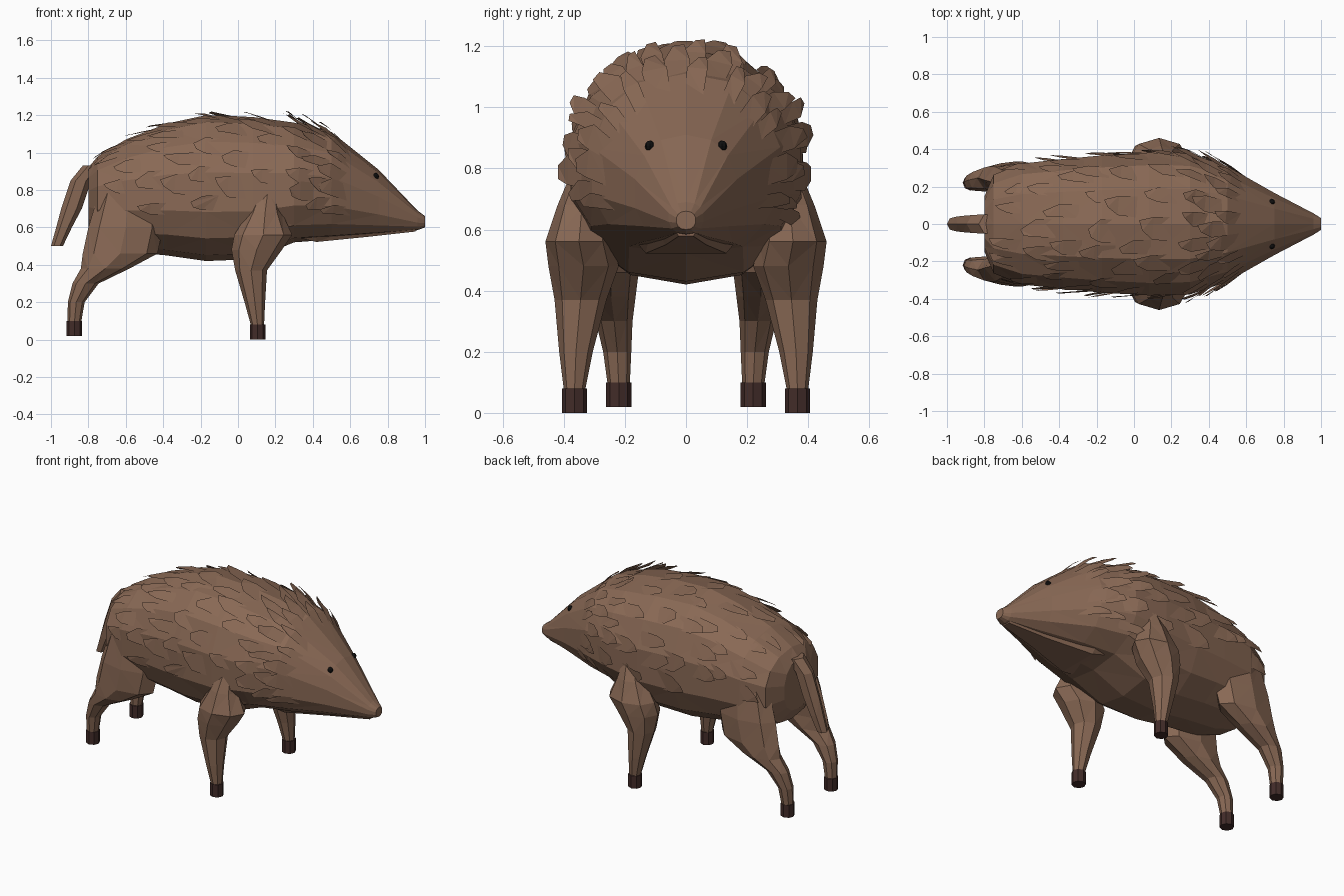
import bpy, bmesh, math, random
from mathutils import Vector

if "Cube" in bpy.data.objects:
    bpy.data.objects.remove(bpy.data.objects["Cube"])

random.seed(4)


def material(name, rgb):
    m = bpy.data.materials.new(name)
    m.diffuse_color = (*rgb, 1)
    m.use_nodes = True
    m.node_tree.nodes["Principled BSDF"].inputs["Base Color"].default_value = m.diffuse_color
    return m


FUR = material("brown fur", (0.25, 0.14, 0.09))
HOOF = material("dark hoof", (0.055, 0.025, 0.022))
BLACK = material("black eye", (0.005, 0.005, 0.005))


def finish(bm, name, mat):
    mesh = bpy.data.meshes.new(name)
    bm.to_mesh(mesh)
    bm.free()
    mesh.materials.append(mat)
    ob = bpy.data.objects.new(name, mesh)
    bpy.context.collection.objects.link(ob)
    return ob


def loft(name, rings, mat=FUR):
    """Skin a list of closed rings, cap both ends, split into flat triangles."""
    bm = bmesh.new()
    vs = [[bm.verts.new(p) for p in r] for r in rings]
    n = len(vs[0])
    for a, b in zip(vs, vs[1:]):
        for i in range(n):
            j = (i + 1) % n
            bm.faces.new((a[i], a[j], b[j], b[i]))
    bm.faces.new(vs[0])
    bm.faces.new(vs[-1])
    bmesh.ops.triangulate(bm, faces=bm.faces[:])
    bmesh.ops.recalc_face_normals(bm, faces=bm.faces[:])
    return finish(bm, name, mat)


# trunk stations: x, top z, widest z, bottom z, half width
TRUNK = [
    (-0.80, 0.92, 0.75, 0.60, 0.15), (-0.75, 0.98, 0.76, 0.52, 0.27),
    (-0.60, 1.07, 0.77, 0.47, 0.33), (-0.38, 1.155, 0.78, 0.45, 0.355),
    (-0.17, 1.20, 0.78, 0.42, 0.375), (0.08, 1.19, 0.78, 0.43, 0.39),
    (0.30, 1.16, 0.79, 0.52, 0.385), (0.50, 1.11, 0.78, 0.535, 0.315),
    (0.75, 0.91, 0.71, 0.56, 0.17), (0.96, 0.69, 0.64, 0.585, 0.058),
    (1.00, 0.66, 0.63, 0.60, 0.032),
]


def spow(v):
    return math.copysign(abs(v) ** 0.87, v)


def skin(x, a, out=0.0):
    """Point on the trunk at station x, angle a from the top, pushed outward."""
    x = max(TRUNK[0][0], min(TRUNK[-1][0], x))
    for p, q in zip(TRUNK, TRUNK[1:]):
        if x <= q[0]:
            break
    t = (x - p[0]) / (q[0] - p[0])
    _, top, mid, bot, hw = [u + (v - u) * t for u, v in zip(p, q)]
    c, s = math.cos(a), math.sin(a)
    h = top - mid if c > 0 else mid - bot
    return Vector((x, hw * spow(s) + out * s, mid + h * spow(c) + out * c))


def trunk_rings(part):
    return [[skin(r[0], k * math.tau / 14) for k in range(14)] for r in part]


# body and cone-shaped head
loft("body", trunk_rings(TRUNK[:8]))
head = loft("head", trunk_rings(TRUNK[7:]))


def column(stations, side=1, n=8):
    """Rings stacked in z from (z, x, y, rx, ry)."""
    return [[(x + rx * math.cos(k * math.tau / n), side * (y + ry * math.sin(k * math.tau / n)), z)
             for k in range(n)] for z, x, y, rx, ry in stations]


# lower jaw
loft("lower_jaw", [[(x, -w, t), (x, -w * 0.6, b), (x, w * 0.6, b), (x, w, t)]
                   for x, w, t, b in [(0.34, 0.24, 0.63, 0.54), (0.42, 0.22, 0.63, 0.522),
                                      (0.70, 0.11, 0.62, 0.55), (0.95, 0.04, 0.605, 0.578)]])

# legs
FRONT = [(0.80, 0.16, 0.31, 0.05, 0.06), (0.68, 0.145, 0.34, 0.09, 0.08),
         (0.56, 0.135, 0.35, 0.155, 0.11), (0.48, 0.10, 0.335, 0.135, 0.115),
         (0.37, 0.07, 0.345, 0.085, 0.085), (0.20, 0.09, 0.36, 0.055, 0.055),
         (0.07, 0.105, 0.365, 0.034, 0.034)]
HIND = [(0.80, -0.58, 0.22, 0.16, 0.09), (0.60, -0.60, 0.235, 0.20, 0.10),
        (0.46, -0.63, 0.245, 0.20, 0.09), (0.38, -0.71, 0.245, 0.13, 0.08),
        (0.30, -0.815, 0.235, 0.07, 0.06), (0.20, -0.865, 0.225, 0.045, 0.046),
        (0.09, -0.875, 0.22, 0.036, 0.036)]
for side, tag in ((1, "left"), (-1, "right")):
    for name, st, z0 in (("front", FRONT, 0.0), ("hind", HIND, 0.02)):
        loft(f"{name}_leg_{tag}", column(st, side))
        _, x, y, _, _ = st[-1]
        loft(f"{name}_hoof_{tag}", column([(z0, x, y, 0.041, 0.041),
                                           (z0 + 0.08, x, y, 0.041, 0.041)], side), HOOF)

# tail
loft("tail", column([(0.93, -0.77, 0, 0.06, 0.06), (0.85, -0.84, 0, 0.055, 0.055),
                     (0.70, -0.89, 0, 0.055, 0.05), (0.60, -0.93, 0, 0.042, 0.045),
                     (0.50, -0.968, 0, 0.032, 0.035)], n=6))


def ball(name, loc, r, scale, mat):
    bm = bmesh.new()
    bmesh.ops.create_uvsphere(bm, u_segments=8, v_segments=6, radius=r)
    ob = finish(bm, name, mat)
    ob.location, ob.scale = loc, scale
    return ob


# eyes and nostrils
for s, tag in ((1, "left"), (-1, "right")):
    ok, at, nrm, _ = head.closest_point_on_mesh((0.745, s * 0.125, 0.88))
    ball(f"eye_{tag}", at, 0.02, (0.8, 0.8, 0.9), BLACK)
    ball(f"nostril_{tag}", (0.985, s * 0.024, 0.627), 0.015, (1, 1, 1), FUR)


# shaggy fur plates lying on the skin, pointing backward
def tuft(bm, x, a, length, half, lift):
    w = half / 0.38
    skew = random.uniform(-0.5, 0.5) * w
    pts = [skin(x, a - w, -0.008), skin(x, a + w, -0.008),
           skin(x - 0.55 * length, a + w, lift * 0.45),
           skin(x - length, a + skew + 0.35 * w, lift),
           skin(x - 0.9 * length, a + skew - 0.35 * w, lift),
           skin(x - 0.6 * length, a - w * 0.8, lift * 0.45)]
    vs = [bm.verts.new(p) for p in pts]
    bm.faces.new(vs)


rnd = random.uniform
bm = bmesh.new()
for row in range(6):
    for k in range(9):
        a = math.radians(-100 + 25 * k + (12 if row % 2 else 0) + rnd(-6, 6))
        if abs(a) < math.radians(103):
            tuft(bm, 0.22 - 0.155 * row + rnd(-0.05, 0.05), a,
                 rnd(0.13, 0.2), rnd(0.035, 0.055), rnd(0.008, 0.028))
bmesh.ops.triangulate(bm, faces=bm.faces[:])
finish(bm, "back_fur", FUR)

# raised collar of fur behind the head
bm = bmesh.new()
for row, (x, lift) in enumerate(((0.60, 0.035), (0.50, 0.05), (0.40, 0.05))):
    for k in range(12):
        a = math.radians(-108 + 19 * k + 7 * row + rnd(-4, 4))
        crest = 0.6 + 0.4 * max(0, math.cos(a))
        tuft(bm, x + rnd(-0.03, 0.03), a, rnd(0.13, 0.19), rnd(0.03, 0.05), lift * crest * rnd(0.7, 1.2))
bmesh.ops.triangulate(bm, faces=bm.faces[:])
finish(bm, "neck_mane", FUR)
